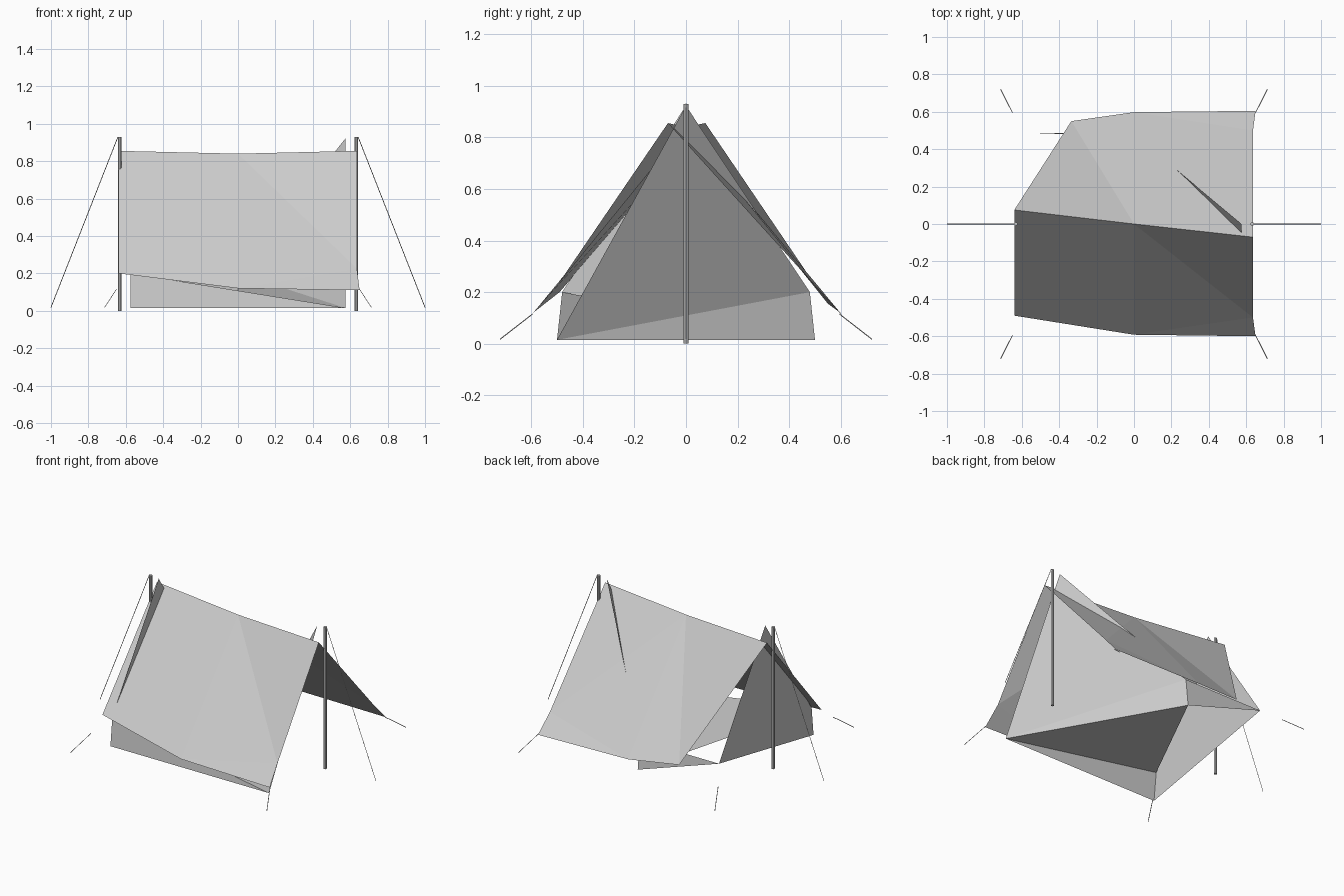
import bpy
from mathutils import Vector

if "Cube" in bpy.data.objects:
    bpy.data.objects.remove(bpy.data.objects["Cube"])


def sheet(name, points, faces):
    """Thin cloth sheet from named corner points."""
    keys = list(points)
    mesh = bpy.data.meshes.new(name)
    mesh.from_pydata([points[k] for k in keys], [],
                     [[keys.index(k) for k in f.split()] for f in faces])
    mesh.update()
    obj = bpy.data.objects.new(name, mesh)
    bpy.context.collection.objects.link(obj)
    return obj


def rod(name, start, end, radius, sides):
    """Straight cylinder between two points."""
    a, b = Vector(start), Vector(end)
    d = b - a
    bpy.ops.mesh.primitive_cylinder_add(vertices=sides, radius=radius,
                                        depth=d.length, location=(a + b) / 2)
    obj = bpy.context.object
    obj.rotation_euler = d.to_track_quat('Z', 'Y').to_euler()
    obj.name = name
    return obj


# Outer fly sheet: slightly twisted ridge, one cut-away corner at back left
sheet("fly_sheet", {
    "ridge_l": (-0.64, 0.075, 0.855),
    "ridge_m": (0, 0, 0.84),
    "ridge_r": (0.635, -0.07, 0.855),
    "front_l": (-0.64, -0.49, 0.20),
    "front_m": (0, -0.592, 0.12),
    "front_r": (0.65, -0.60, 0.11),
    "front_fold": (0.636, -0.50, 0.225),
    "back_l": (-0.335, 0.55, 0.155),
    "back_m": (0, 0.598, 0.12),
    "back_r": (0.65, 0.605, 0.11),
    "back_fold": (0.636, 0.50, 0.225),
}, [
    "ridge_l front_l front_m ridge_m",
    "ridge_m front_m front_fold", "ridge_m front_fold ridge_r",
    "front_m front_r front_fold",
    "ridge_l ridge_m back_l", "ridge_m back_m back_l",
    "ridge_m back_fold back_m", "ridge_m ridge_r back_fold",
    "back_m back_fold back_r",
])

# Inner tent: left end wall, slanting right wall, low front and back, floor
sheet("inner_tent", {
    "apex_r": (0.575, 0, 0.922),
    "floor_r": (0.575, -0.50, 0.015),
    "floor_back": (0, 0.50, 0.015),
    "wall_back": (0, 0.48, 0.20),
    "wall_lb": (-0.575, 0.48, 0.20),
    "floor_l": (-0.575, -0.50, 0.015),
    "wall_lf": (-0.575, -0.48, 0.20),
    "apex_l": (-0.575, 0, 0.922),
}, [
    "apex_r floor_r wall_back", "floor_r floor_back wall_back",
    "apex_l wall_lb floor_l wall_lf",
    "floor_r wall_lf floor_l",
    "floor_r floor_back wall_lf",
    "floor_back wall_lb wall_back",
])

# Poles and guy ropes, repeated left/right and at each corner
for sx, side in ((-1, "left"), (1, "right")):
    rod(f"pole_{side}", (sx * 0.632, 0, 0), (sx * 0.632, 0, 0.93), 0.01, 8)
    rod(f"end_rope_{side}", (sx * 0.642, 0, 0.93), (sx * 1.0, 0, 0.018), 0.002, 4)
    for sy, end in ((-1, "front"), (1, "back")):
        rod(f"corner_rope_{end}_{side}", (sx * 0.65, sy * 0.595, 0.115),
            (sx * 0.713, sy * 0.72, 0.018), 0.002, 4)
